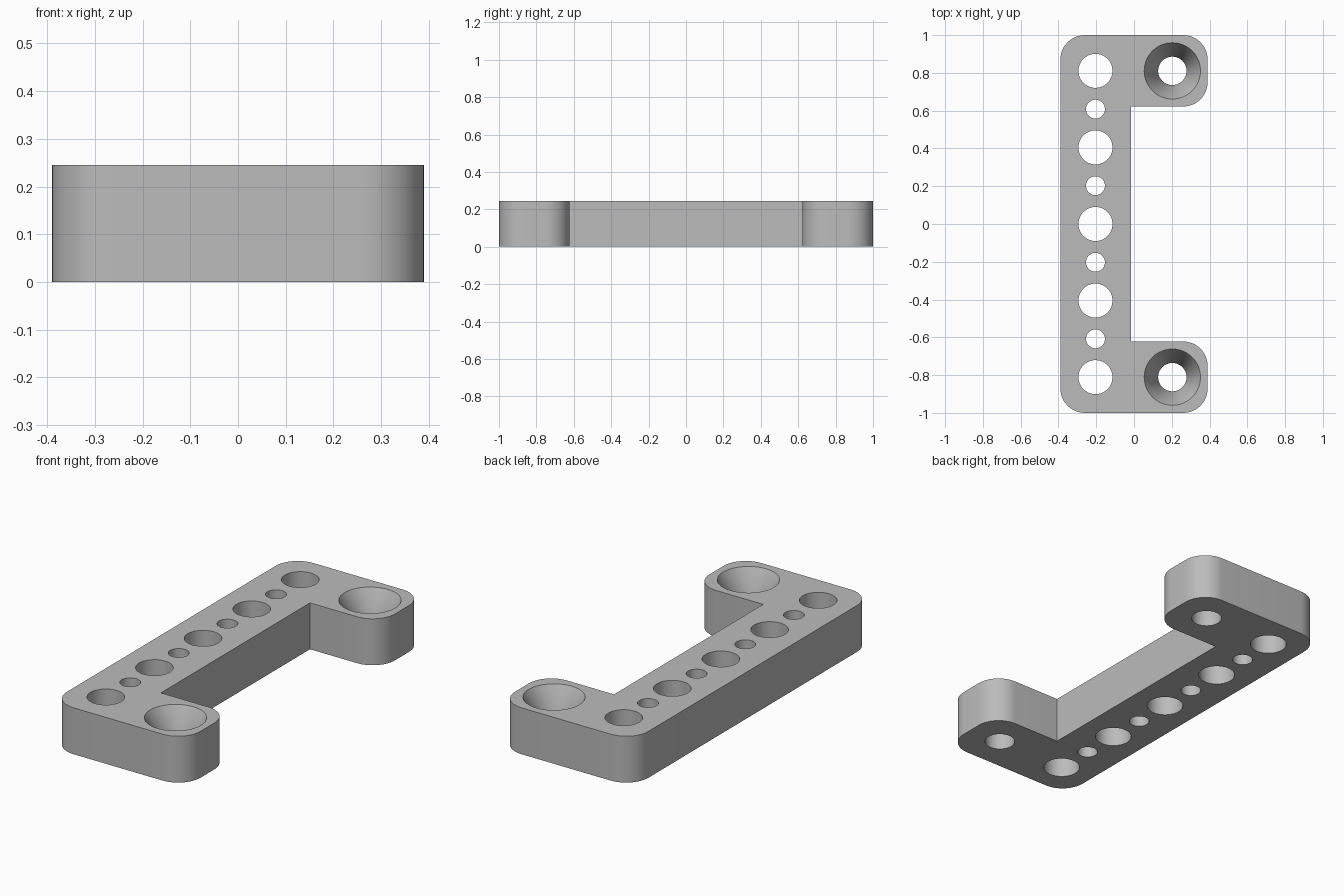
import bpy, bmesh
from math import cos, sin, pi, radians
from mathutils import Vector

cube = bpy.data.objects.get("Cube")
if cube:
    bpy.data.objects.remove(cube)

HEIGHT = 0.245
CORNER = 0.13
ROW_X, ARM_X, PITCH = -0.204, 0.203, 0.2027
END_Y = 4 * PITCH

grey = bpy.data.materials.new("grey")
grey.use_nodes = True
colour = (0.5, 0.5, 0.5, 1)
grey.diffuse_color = colour
grey.node_tree.nodes["Principled BSDF"].inputs["Base Color"].default_value = colour


def make_object(name, bm):
    bmesh.ops.recalc_face_normals(bm, faces=bm.faces)
    mesh = bpy.data.meshes.new(name)
    bm.to_mesh(mesh)
    bm.free()
    mesh.materials.append(grey)
    obj = bpy.data.objects.new(name, mesh)
    bpy.context.collection.objects.link(obj)
    return obj


def rounded_outline(corners, steps=12):
    """Round every corner with a non-zero radius by a right-angle arc."""
    points = []
    for i, (x, y, r) in enumerate(corners):
        here = Vector((x, y))
        if r == 0:
            points.append(here)
            continue
        to_prev = (Vector(corners[i - 1][:2]) - here).normalized() * r
        to_next = (Vector(corners[(i + 1) % len(corners)][:2]) - here).normalized() * r
        centre = here + to_prev + to_next
        for k in range(steps + 1):
            a = k / steps * pi / 2
            points.append(centre - to_next * cos(a) - to_prev * sin(a))
    return points


def add_turned(bm, x, y, profile, segments=64):
    """Add a closed turned solid from (radius, z) pairs."""
    rings = [[bm.verts.new((x + r * cos(2 * pi * k / segments),
                            y + r * sin(2 * pi * k / segments), z))
              for k in range(segments)] for r, z in profile]
    for low, high in zip(rings, rings[1:]):
        for k in range(segments):
            n = (k + 1) % segments
            bm.faces.new((low[k], low[n], high[n], high[k]))
    bm.faces.new(rings[0][::-1])
    bm.faces.new(rings[-1])


# Bracket body: long bar with an arm at each end
corners = [(-0.39, -1, CORNER), (0.39, -1, CORNER), (0.39, -0.622, CORNER),
           (-0.015, -0.622, 0), (-0.015, 0.622, 0), (0.39, 0.622, CORNER),
           (0.39, 1, CORNER), (-0.39, 1, CORNER)]
bm = bmesh.new()
base = bm.faces.new([bm.verts.new((p.x, p.y, 0)) for p in rounded_outline(corners)])
top = bmesh.ops.extrude_face_region(bm, geom=[base], use_keep_orig=True)
bmesh.ops.translate(bm, vec=(0, 0, HEIGHT),
                    verts=[v for v in top["geom"] if isinstance(v, bmesh.types.BMVert)])
bracket = make_object("bracket", bm)

# Row of alternating wide and narrow holes
bm = bmesh.new()
for i in range(-4, 5):
    radius = 0.09 if i % 2 == 0 else 0.05
    add_turned(bm, ROW_X, i * PITCH, [(radius, -0.1), (radius, HEIGHT + 0.1)])

# Countersunk screw holes in the arms
for side in (-1, 1):
    add_turned(bm, ARM_X, side * END_Y,
               [(0.075, -0.1), (0.075, HEIGHT - 0.14), (0.149, HEIGHT), (0.149, HEIGHT + 0.1)])
cutter = make_object("hole_cutter", bm)
cutter.hide_render = True

cut = bracket.modifiers.new("holes", "BOOLEAN")
cut.operation = "DIFFERENCE"
cut.solver = "EXACT"
cut.object = cutter
bpy.ops.object.select_all(action="DESELECT")
bracket.select_set(True)
bpy.context.view_layer.objects.active = bracket
bpy.ops.object.modifier_apply(modifier=cut.name)
bpy.data.objects.remove(cutter)

bpy.ops.object.shade_smooth_by_angle(angle=radians(35))
